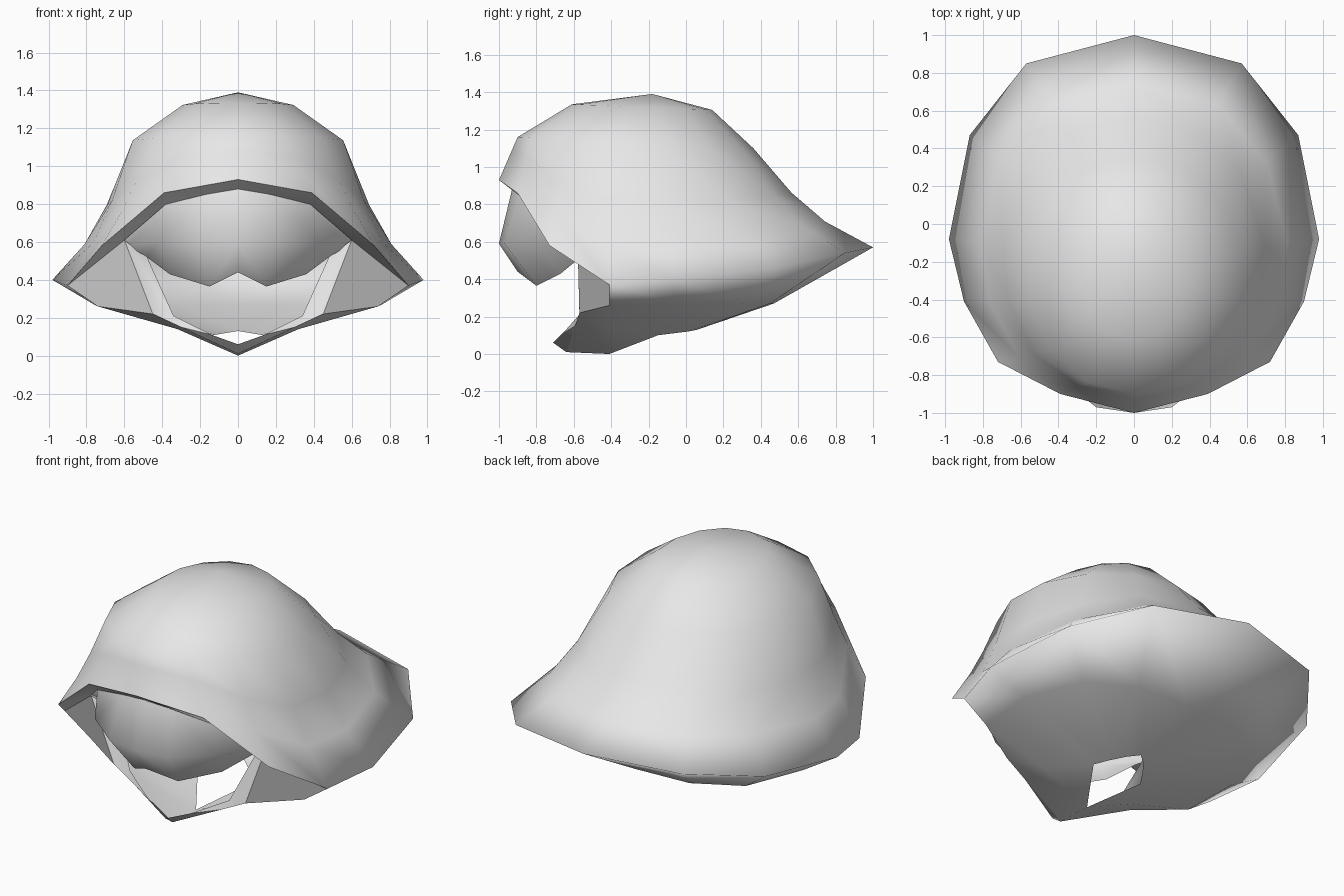
import bpy, bmesh
from math import sin, cos, pi, radians
from mathutils import Vector

cube = bpy.data.objects.get("Cube")
if cube:
    bpy.data.objects.remove(cube, do_unlink=True)

grey = bpy.data.materials.new("light_grey")
grey.use_nodes = True
colour = (0.8, 0.8, 0.8, 1)
grey.diffuse_color = colour
grey.node_tree.nodes["Principled BSDF"].inputs["Base Color"].default_value = colour

CENTRE = Vector((0, -0.1, 0.7))


def sheet(name, grids, angle=None):
    """Join grids of points into one half sheet and mirror it across x."""
    bm = bmesh.new()
    found = {}

    def vert(p):
        key = tuple(round(c, 4) for c in p)
        if key not in found:
            found[key] = bm.verts.new(key)
        return found[key]

    for rows in grids:
        for upper, lower in zip(rows, rows[1:]):
            for i in range(len(upper) - 1):
                corners = (upper[i], upper[i + 1], lower[i + 1], lower[i])
                loop = list(dict.fromkeys(vert(p) for p in corners))
                if len(loop) > 2:
                    bm.faces.new(loop)
    bmesh.ops.recalc_face_normals(bm, faces=bm.faces)
    facing = sum(f.calc_area() * f.normal.dot(f.calc_center_median() - CENTRE) for f in bm.faces)
    if facing < 0:
        bmesh.ops.reverse_faces(bm, faces=bm.faces)
    mesh = bpy.data.meshes.new(name)
    bm.to_mesh(mesh)
    bm.free()
    mesh.materials.append(grey)
    ob = bpy.data.objects.new(name, mesh)
    bpy.context.collection.objects.link(ob)
    bpy.ops.object.select_all(action="DESELECT")
    ob.select_set(True)
    bpy.context.view_layer.objects.active = ob
    if angle is None:
        bpy.ops.object.shade_smooth()
    else:
        bpy.ops.object.shade_smooth_by_angle(angle=radians(angle))
    mirror = ob.modifiers.new("Mirror", "MIRROR")
    mirror.use_clip = True
    return ob


# Brim edge, from the brow round the side to the back
rim = [(0, -1, .93), (.39, -.9, .86), (.72, -.73, .58), (.9, -.41, .37),
       (.98, -.08, .4), (.87, .47, .46), (.57, .85, .54), (0, 1, .57)]
last = len(rim) - 1


def ring(rx, ry, y, z, tilt):
    """Half an ellipse, front to back, with its front lifted by tilt."""
    points = []
    for i in range(last + 1):
        a = pi * i / last
        points.append((rx * sin(a), y - ry * cos(a), z + tilt * cos(a)))
    return points


def flare(out, down):
    """A ring between crown and rim, hollowed towards the sides and back."""
    points = []
    for i, (p, q) in enumerate(zip(crown, rim)):
        k = min(1, i / 4)
        drop = out + (down - out) * k
        points.append((p[0] + (q[0] - p[0]) * out,
                       p[1] + (q[1] - p[1]) * out,
                       p[2] + (q[2] - p[2]) * drop))
    return points


# Dome
apex = [(0, -.18, 1.39)] * len(rim)
cap = ring(.3, .375, -.235, 1.32, .015)
crown = ring(.57, .63, -.27, 1.13, .03)
dome = [apex, cap, crown, flare(.32, .45), flare(.6, .74), rim]

# Underside of the brim, down to the neck opening
jaw = (.74, -.41, .26)
strap_side = (.45, -.57, .22)
strap_root = (.32, -.41, .14)
neck_side = (.17, -.15, .1)
chin_back, chin_front = (0, -.41, 0), (0, -.64, .01)
middle = [jaw, (.76, -.05, .27), (.62, .3, .27), (.34, .45, .27), (0, .47, .27)]
neck = [strap_root, neck_side, (.12, -.07, .11), (.06, .01, .12), (0, .06, .13)]
underside = [rim[3:], middle, neck]

# Chin strap
strap = [[strap_side, chin_front], [strap_root, chin_back], [neck_side, chin_back]]
strap_join = [[jaw, strap_side], [strap_root, strap_root]]
sheet("helmet_shell", [dome, underside, strap, strap_join])

# Turned-in lip under the brow
cheek_top = (.6, -.58, .61)
lip = [(0, -.91, .87), (.38, -.83, .8), cheek_top, cheek_top]
sheet("brow_lip", [[rim[:4], lip]], 40)

# Flat cheek panels beside the face opening
sheet("cheek_panel", [[[cheek_top, rim[3]], [strap_side, jaw]]], 40)

# Turned-in edge of the chin strap
outer = [cheek_top, strap_side, (.3, -.593, .15), chin_front]
inner = [(.48, -.5, .52), (.34, -.57, .21), (.14, -.66, .11), (0, -.71, .06)]
sheet("strap_edge", [[outer, inner]], 40)

# Rounded face plate with a notched lower edge
plate_top = [(0, -.93, .88), (.18, -.89, .85), (.38, -.83, .81), (.61, -.58, .62)]
plate_middle = [(0, -1, .59), (.2, -.97, .59), (.42, -.8, .6), (.58, -.53, .58)]
plate_bottom = [(0, -.9, .44), (.15, -.8, .365), (.36, -.67, .43), (.48, -.56, .52)]
sheet("face_plate", [[plate_top, plate_middle, plate_bottom]])
